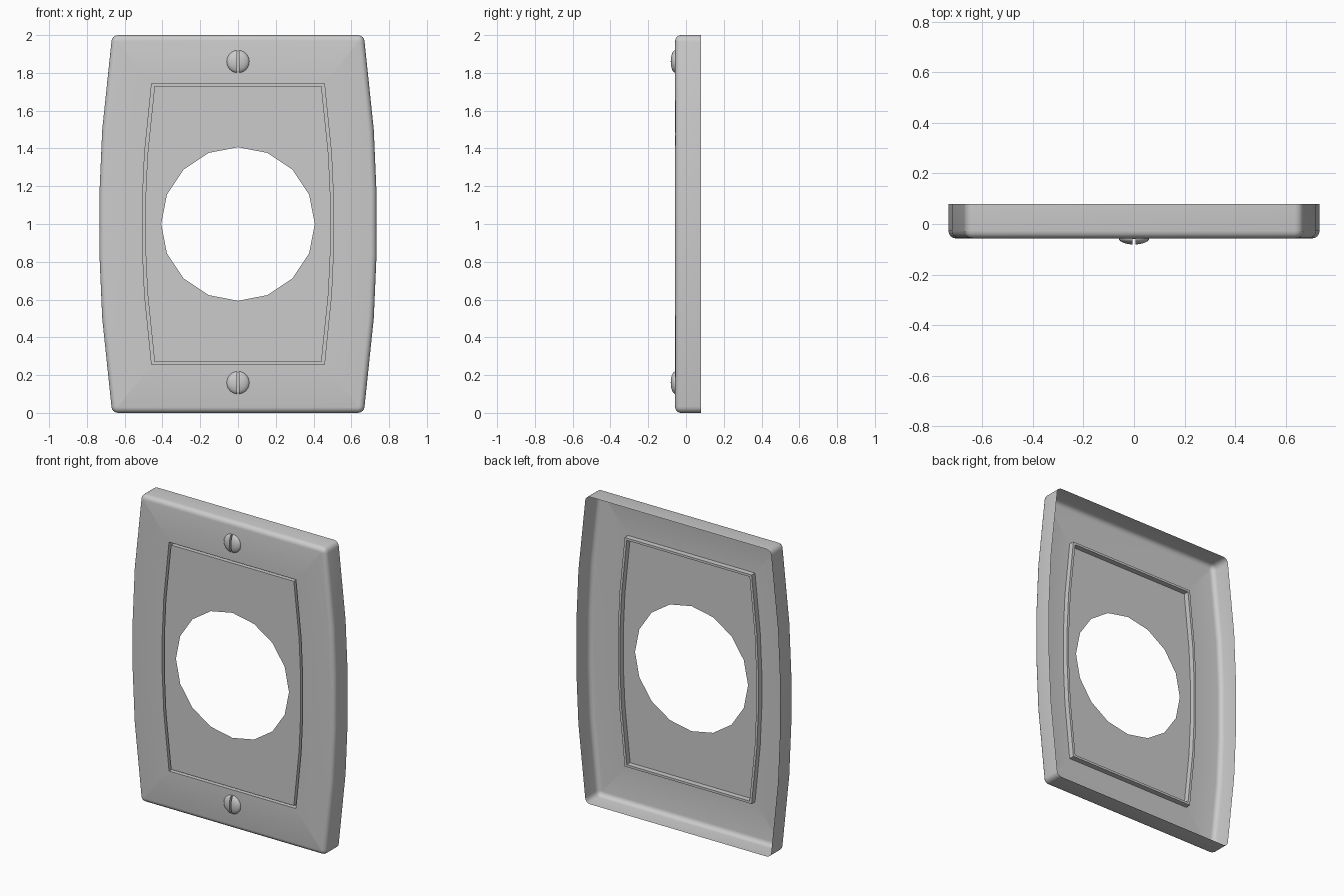
import bpy
import bmesh
import math
from mathutils import Vector

if "Cube" in bpy.data.objects:
    bpy.data.objects.remove(bpy.data.objects["Cube"])

FRONT, BACK, MID = -0.057, 0.08, 1.0
ROUND = 0.03

metal = bpy.data.materials.new("grey_metal")
metal.use_nodes = True
grey = (0.6, 0.6, 0.6, 1)
metal.diffuse_color = grey
metal.node_tree.nodes["Principled BSDF"].inputs["Base Color"].default_value = grey


def finish(name, bm):
    mesh = bpy.data.meshes.new(name)
    bm.to_mesh(mesh)
    bm.free()
    mesh.materials.append(metal)
    obj = bpy.data.objects.new(name, mesh)
    bpy.context.collection.objects.link(obj)
    bpy.ops.object.select_all(action='DESELECT')
    obj.select_set(True)
    bpy.context.view_layer.objects.active = obj
    bpy.ops.object.shade_smooth_by_angle(angle=math.radians(35))
    return obj


def barrel(end_w, mid_w, half_h, inset, radius):
    """Outline with straight ends, bowed sides and optionally rounded corners."""
    w, m, h = end_w - inset, mid_w - inset, half_h - inset
    quarter = []
    for t in (0.17, 0.5):
        quarter.append((m - (m - w) * t * t, h * t))
    if radius > 0:
        for i in range(5):
            a = math.pi / 8 * i
            quarter.append((w - radius * (1 - math.cos(a)), h - radius * (1 - math.sin(a))))
    else:
        quarter.append((w, h))
    right = [(x, -z) for x, z in reversed(quarter)] + quarter
    return right + [(-x, -z) for x, z in right]


def add_loop(bm, points, y):
    verts = [bm.verts.new((x, y, MID + z)) for x, z in points]
    for a, b in zip(verts, verts[1:] + verts[:1]):
        bm.edges.new((a, b))
    return verts


def bridge(bm, a, b):
    n = len(a)
    for i in range(n):
        j = (i + 1) % n
        bm.faces.new((a[i], a[j], b[j], b[i]))


def fill_between(bm, outer, inner):
    edges = [bm.edges.get((l[i - 1], l[i])) for l in (outer, inner) for i in range(len(l))]
    bmesh.ops.triangle_fill(bm, edges=edges, use_beauty=True, normal=Vector((0, -1, 0)))


# Wall plate: open-backed shell with rolled rim, pressed groove and round opening
bm = bmesh.new()
rim = [add_loop(bm, barrel(0.67, 0.735, 1.0, 0, 0.035), BACK)]
for i in range(5):
    a = math.pi / 8 * i
    inset = ROUND * (1 - math.cos(a))
    y = FRONT + ROUND * (1 - math.sin(a))
    rim.append(add_loop(bm, barrel(0.67, 0.735, 1.0, inset, 0.035 - inset), y))
groove = [add_loop(bm, barrel(0.457, 0.507, 0.745, inset, 0), y)
          for inset, y in ((0, FRONT), (0, FRONT + 0.035),
                           (0.015, FRONT + 0.035), (0.015, FRONT))]
for chain in (rim, groove):
    for a, b in zip(chain, chain[1:]):
        bridge(bm, a, b)
circle = [(0.407 * math.cos(math.pi / 8 * i), 0.407 * math.sin(math.pi / 8 * i))
          for i in range(16)]
opening = add_loop(bm, circle, FRONT)
fill_between(bm, rim[-1], groove[0])
fill_between(bm, groove[-1], opening)
bmesh.ops.recalc_face_normals(bm, faces=bm.faces)
if sum(f.normal.y * f.calc_area() for f in bm.faces) > 0:
    bmesh.ops.reverse_faces(bm, faces=bm.faces)
finish("wall_plate", bm)


# Screws: low domed heads, each split by a vertical slot
def screw(name, z):
    bm = bmesh.new()
    bmesh.ops.create_uvsphere(bm, u_segments=24, v_segments=16, radius=1)
    bmesh.ops.bisect_plane(bm, geom=bm.verts[:] + bm.edges[:] + bm.faces[:],
                           plane_co=(0, 0, 0), plane_no=(0, 0, -1), clear_outer=True)
    for v in bm.verts:
        x, y, h = v.co
        v.co = (x * 0.06, FRONT - h * 0.024, z + y * 0.06)
    geom = bm.verts[:] + bm.edges[:] + bm.faces[:]
    for side in (-1, 1):
        geom = bmesh.ops.bisect_plane(bm, geom=geom, plane_co=(side * 0.006, 0, 0),
                                      plane_no=(1, 0, 0))["geom"]
    # Sink the middle strip to make the slot floor and its walls
    strip = [f for f in bm.faces if abs(f.calc_center_median().x) < 0.006]
    moved = bmesh.ops.extrude_face_region(bm, geom=strip)["geom"]
    bmesh.ops.delete(bm, geom=strip, context='FACES')
    for v in moved:
        if isinstance(v, bmesh.types.BMVert):
            v.co.y = FRONT - 0.002
    bmesh.ops.recalc_face_normals(bm, faces=bm.faces)
    if sum(f.normal.y * f.calc_area() for f in bm.faces) > 0:
        bmesh.ops.reverse_faces(bm, faces=bm.faces)
    finish(name, bm)


screw("upper_screw", 1.86)
screw("lower_screw", 0.16)
